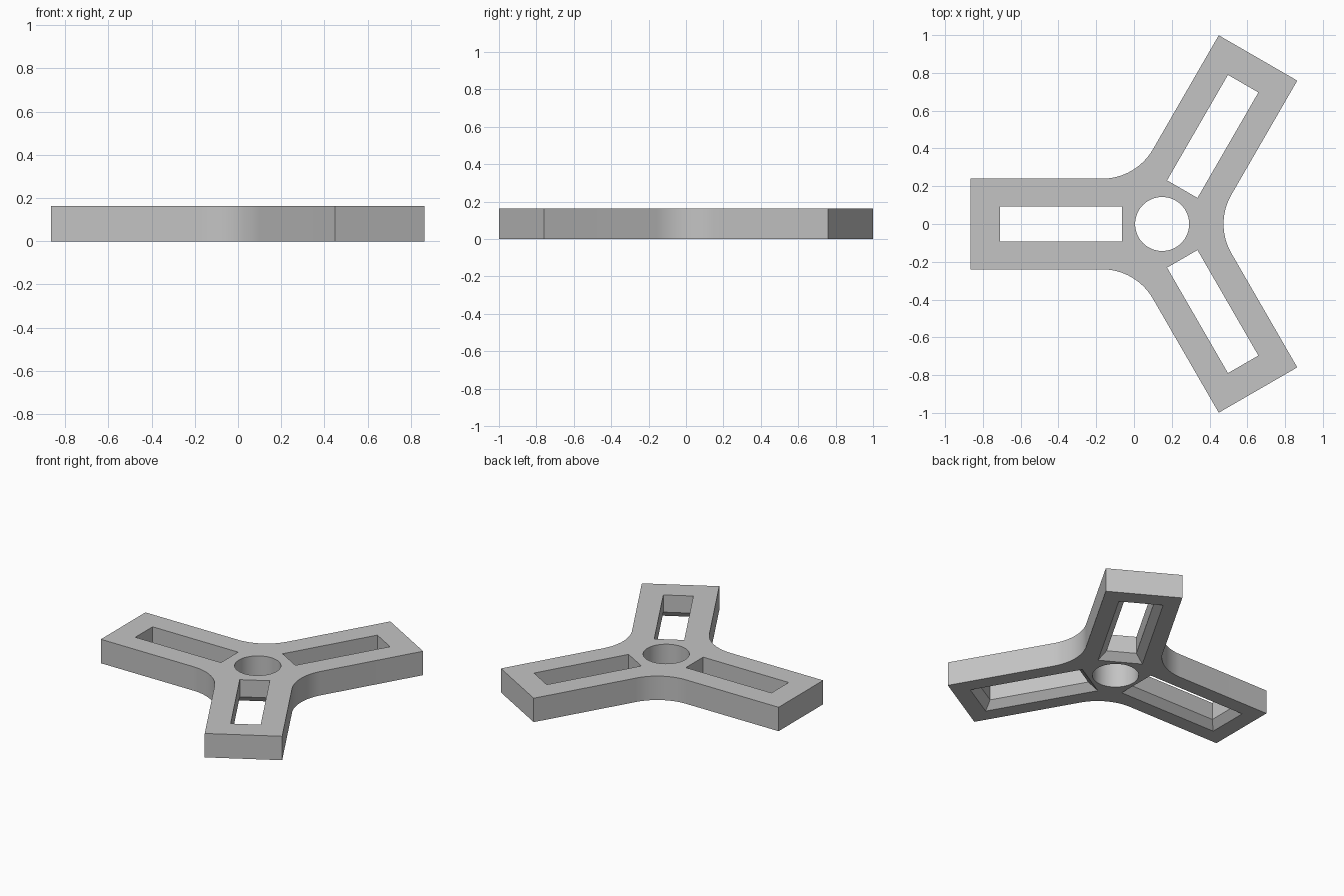
import bpy, bmesh
from math import sin, cos, tan, pi, radians
from mathutils import Matrix, Vector

cube = bpy.data.objects.get("Cube")
if cube:
    bpy.data.objects.remove(cube, do_unlink=True)

HUB = Vector((0.149, 0, 0))
THICK = 0.163
ARM_LEN, ARM_HALF = 1.015, 0.24
FILLET, HOLE = 0.31, 0.143
SLOT_IN, SLOT_OUT, SLOT_HALF = 0.213, 0.858, 0.093
CHAMFER = 0.046
ARM_ANGLES = [radians(a) for a in (60, 180, 300)]

grey = bpy.data.materials.new("light_grey")
grey.use_nodes = True
colour = (0.55, 0.55, 0.55, 1)
grey.diffuse_color = colour
grey.node_tree.nodes["Principled BSDF"].inputs["Base Color"].default_value = colour


def loft(name, sections):
    """Closed solid through matching loops of points, bottom to top."""
    bm = bmesh.new()
    rings = [[bm.verts.new(p) for p in s] for s in sections]
    n = len(rings[0])
    for low, high in zip(rings, rings[1:]):
        for i in range(n):
            j = (i + 1) % n
            bm.faces.new((low[i], low[j], high[j], high[i]))
    bm.faces.new(rings[0][::-1])
    bm.faces.new(rings[-1])
    bmesh.ops.recalc_face_normals(bm, faces=bm.faces)
    mesh = bpy.data.meshes.new(name)
    bm.to_mesh(mesh)
    bm.free()
    mesh.materials.append(grey)
    obj = bpy.data.objects.new(name, mesh)
    bpy.context.collection.objects.link(obj)
    return obj


def at_height(points, z):
    return [Vector((p.x, p.y, z)) for p in points]


# Outline: square arm tips joined by rounded inner corners
outline = []
STEPS = 20
reach = (ARM_HALF + FILLET) / sin(pi / 3)
for a in ARM_ANGLES:
    turn = Matrix.Rotation(a, 3, 'Z')
    for side in (-1, 1):
        outline.append(HUB + turn @ Vector((ARM_LEN, side * ARM_HALF, 0)))
    mid = a + pi / 3
    centre = HUB + reach * Vector((cos(mid), sin(mid), 0))
    for i in range(STEPS + 1):
        t = mid + pi + pi / 6 - (pi / 3) * i / STEPS
        outline.append(centre + FILLET * Vector((cos(t), sin(t), 0)))

body = loft("three_arm_bracket", [at_height(outline, 0), at_height(outline, THICK)])

# Cutter for the round centre hole
circle = [HUB + HOLE * Vector((cos(2 * pi * i / 64), sin(2 * pi * i / 64), 0)) for i in range(64)]
cutters = [loft("hole_cutter", [at_height(circle, -0.1), at_height(circle, 0.3)])]


# Cutters for the arm slots, flared at the underside
def slot_ring(angle, grow, z):
    lo, hi, w = SLOT_IN - grow, SLOT_OUT + grow, SLOT_HALF + grow
    turn = Matrix.Rotation(angle, 3, 'Z')
    corners = ((lo, -w), (hi, -w), (hi, w), (lo, w))
    return [HUB + turn @ Vector((x, y, z)) for x, y in corners]


for a in ARM_ANGLES:
    cutters.append(loft("slot_cutter", [slot_ring(a, CHAMFER + 0.01, -0.01),
                                        slot_ring(a, 0, CHAMFER),
                                        slot_ring(a, 0, 0.3)]))

for c in cutters:
    c.hide_render = True
    mod = body.modifiers.new("cut", 'BOOLEAN')
    mod.operation = 'DIFFERENCE'
    mod.solver = 'EXACT'
    mod.object = c

# Bake the cuts and drop the cutters
depsgraph = bpy.context.evaluated_depsgraph_get()
baked = bpy.data.meshes.new_from_object(body.evaluated_get(depsgraph))
body.modifiers.clear()
body.data = baked
for c in cutters:
    bpy.data.objects.remove(c, do_unlink=True)

# Smooth the curved walls, keep edges sharp
for o in bpy.context.selected_objects:
    o.select_set(False)
body.select_set(True)
bpy.context.view_layer.objects.active = body
bpy.ops.object.shade_smooth_by_angle(angle=radians(25))
